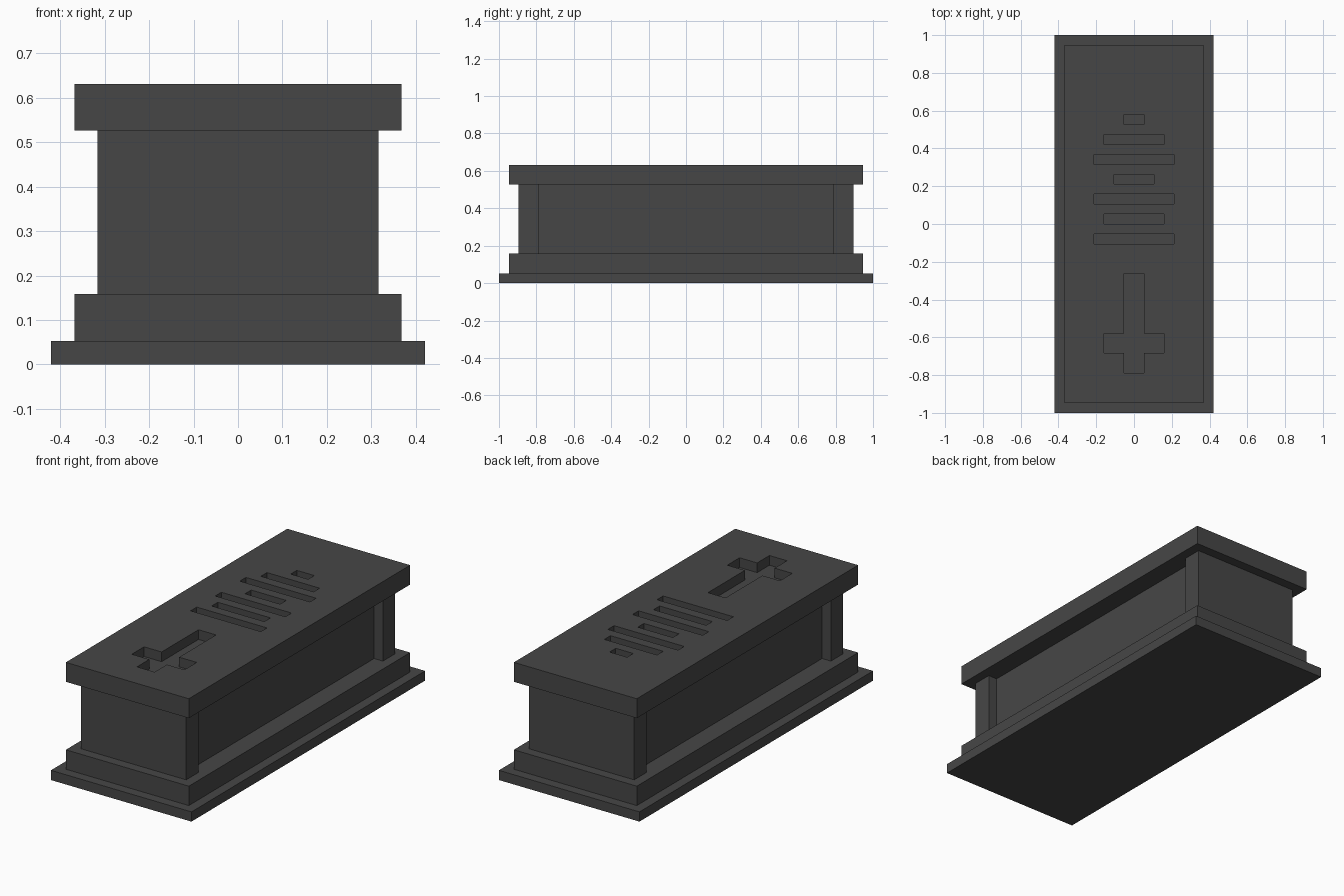
import bpy, bmesh

if "Cube" in bpy.data.objects:
    bpy.data.objects.remove(bpy.data.objects["Cube"])

U = 2 / 38  # the model sits on a 38-unit-long grid

stone = bpy.data.materials.new("dark_grey_stone")
stone.diffuse_color = (0.062, 0.062, 0.062, 1)
stone.use_nodes = True
stone.node_tree.nodes["Principled BSDF"].inputs["Base Color"].default_value = stone.diffuse_color


def add_prism(bm, half, z0, z1):
    """Extrude a profile, given as its right half from low y to high y."""
    outline = half + [(-x, y) for x, y in reversed(half)]
    face = bm.faces.new([bm.verts.new((x * U, y * U, z0 * U)) for x, y in outline])
    ext = bmesh.ops.extrude_face_region(bm, geom=[face])["geom"]
    top = [v for v in ext if isinstance(v, bmesh.types.BMVert)]
    bmesh.ops.translate(bm, verts=top, vec=(0, 0, (z1 - z0) * U))


def prisms(name, halves, z0, z1):
    bm = bmesh.new()
    for half in halves:
        add_prism(bm, half, z0, z1)
    bmesh.ops.recalc_face_normals(bm, faces=bm.faces)
    mesh = bpy.data.meshes.new(name)
    bm.to_mesh(mesh)
    bm.free()
    mesh.materials.append(stone)
    obj = bpy.data.objects.new(name, mesh)
    bpy.context.collection.objects.link(obj)
    return obj


def rect(w, y0, y1):
    return [(w, y0), (w, y1)]


# Stepped base
prisms("base_slab", [rect(8, -19, 19)], 0, 1)
prisms("plinth", [rect(7, -18, 18)], 1, 3)

# Body with a recessed panel on each long side, leaving corner posts
body = [(6, -17), (6, -15), (5, -15), (5, 15), (6, 15), (6, 17)]
prisms("body", [body], 3, 10)

# Lid
lid = prisms("lid", [rect(7, -18, 18)], 10, 12)

# Engraved cross and bars: (half width, lower y)
cross = [(1, -15), (1, -13), (3, -13), (3, -11), (1, -11), (1, -5)]
bars = [(4, -2), (3, 0), (4, 2), (2, 4), (4, 6), (3, 8), (1, 10)]
cutter = prisms("engraving_cutter",
                [cross] + [rect(w, y, y + 1) for w, y in bars], 11, 13)
cut = lid.modifiers.new("engraving", 'BOOLEAN')
cut.operation = 'DIFFERENCE'
cut.solver = 'EXACT'
cut.object = cutter

# Apply the cut and drop the helper
bpy.context.view_layer.objects.active = lid
lid.select_set(True)
bpy.ops.object.modifier_apply(modifier=cut.name)
bpy.data.objects.remove(cutter)
